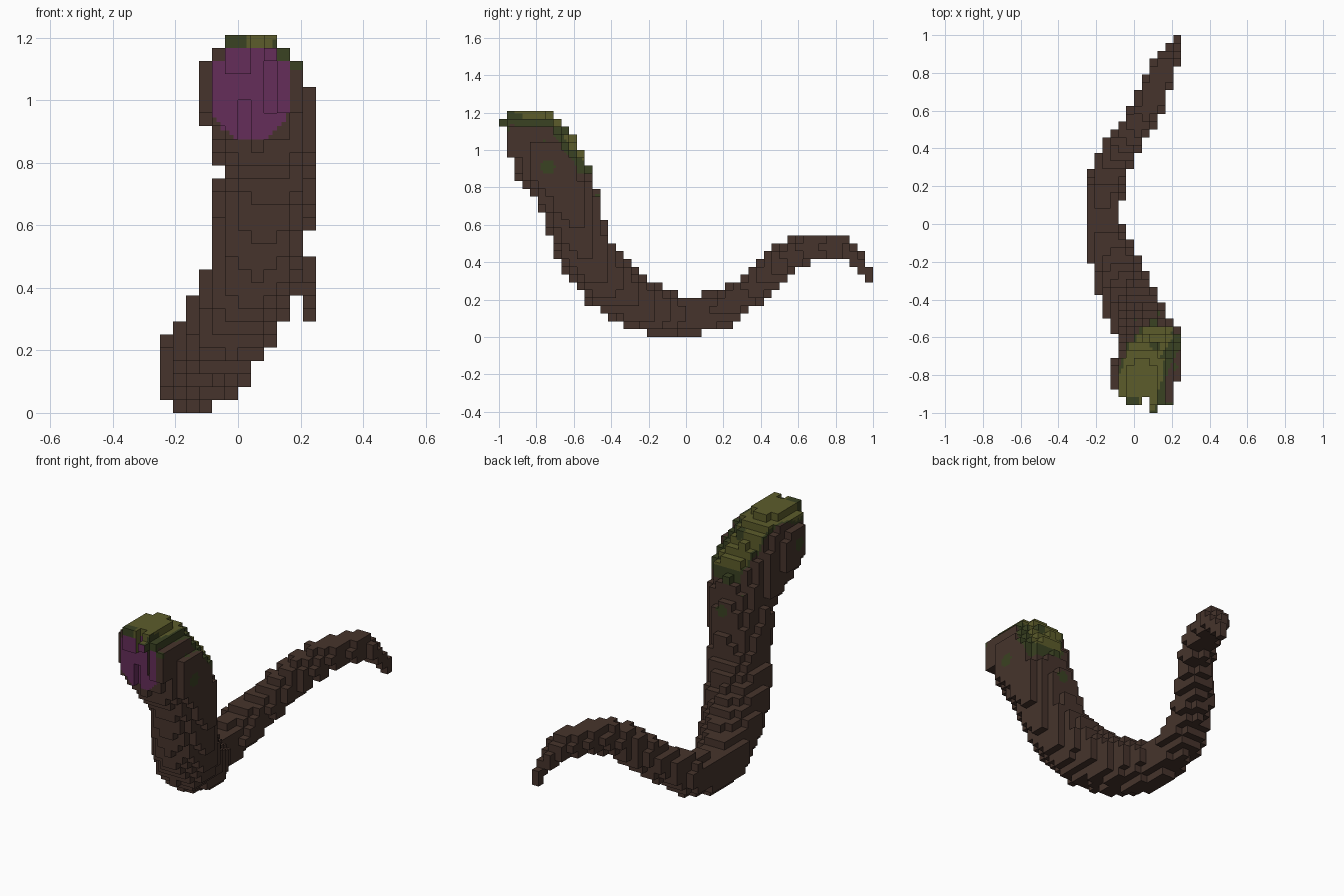
import bpy, bmesh, random
from mathutils import Vector

cube = bpy.data.objects.get("Cube")
if cube:
    bpy.data.objects.remove(cube, do_unlink=True)

random.seed(4)
V = 1 / 24                       # block size
NX, NY, NZ = 12, 48, 29          # block grid

# Spine of the worm from tail tip to mouth: x, y, z, radius
SPINE = [
    (.235, .995, .32, .03), (.22, .94, .385, .036), (.165, .84, .48, .065),
    (.135, .76, .485, .07), (.085, .65, .475, .075), (.03, .54, .43, .08),
    (-.05, .43, .33, .085), (-.12, .32, .235, .092), (-.16, .20, .155, .10),
    (-.165, .0, .105, .10), (-.145, -.1, .125, .12), (-.10, -.2, .155, .132),
    (-.07, -.31, .21, .14), (-.02, -.42, .295, .15), (.03, -.50, .395, .152),
    (.06, -.56, .51, .147), (.08, -.59, .62, .153), (.10, -.64, .77, .16),
    (.093, -.71, .89, .182), (.05, -.785, 1.025, .178), (.04, -.94, 1.04, .162),
]
SEGMENTS = [(Vector(a[:3]), Vector(b[:3]), a[3], b[3]) for a, b in zip(SPINE, SPINE[1:])]


def centre(c):
    return Vector(((c[0] + .5) * V - .25, (c[1] + .5) * V - 1, (c[2] + .5) * V))


def nearest(p):
    """Signed distance to the tapered tube and the closest spine point."""
    best = None
    for a, b, ra, rb in SEGMENTS:
        d = b - a
        t = max(0, min(1, (p - a).dot(d) / d.length_squared))
        q = a + d * t
        dist = (p - q).length - (ra + (rb - ra) * t)
        if best is None or dist < best[0]:
            best = (dist, q)
    return best


def front_limit(p):
    """Blunt mouth end: raised lip and right rim, hollow middle."""
    if p.z < .83 or p.x < -.084:
        return -.875
    if .084 < p.x < .125 and .95 < p.z < 1.125 or 0 < p.x < .042 and p.z < 1:
        return -.875
    rim = p.x > .125 and p.z > .958
    lip = -.042 < p.x < .042 and p.z > 1.084 or .084 < p.x < .125 and p.z > 1.125
    return -.958 if rim or lip else -.917


# Fill the blocks inside the tube
cells = {}
for i in range(NX):
    for j in range(NY):
        for k in range(NZ):
            p = centre((i, j, k))
            dist, q = nearest(p)
            if dist < 0 and p.y > front_limit(p):
                cells[(i, j, k)] = q
# Small nub on the upper lip
cells[(8, 0, 27)] = Vector((.04, -.94, 1.04))


def material(name, rgb):
    m = bpy.data.materials.new(name)
    m.use_nodes = True
    m.diffuse_color = (*rgb, 1)
    b = m.node_tree.nodes["Principled BSDF"]
    b.inputs["Base Color"].default_value = (*rgb, 1)
    b.inputs["Roughness"].default_value = .9
    return m


BROWN, OLIVE, GREEN, PURPLE = range(4)
MATERIALS = [
    material("bark_brown", (.061, .034, .025)),
    material("olive_moss", (.107, .107, .024)),
    material("dark_moss", (.042, .054, .016)),
    material("mouth_purple", (.130, .027, .102)),
]
# Small dark moss patches: centre and radius
SPOTS = [(Vector((.24, -.74, .91)), .04), (Vector((.21, -.76, 1.02)), .03),
         (Vector((.10, -.47, .74)), .035), (Vector((-.125, -.82, 1.04)), .035),
         (Vector((.0, -.5, .87)), .04), (Vector((.11, -.645, 1.1)), .035)]


def is_mouth(p, n):
    """Oval on the blunt end, with the inner walls of its hollow."""
    dx = p.x - .04
    oval = (dx / .14) ** 2 + ((p.z - 1.04) / .17) ** 2 < 1 and abs(dx) < .125
    corner = p.z > 1.125 and not -.042 < p.x < .125
    facing = n.y < -.5 or p.y > -.958 and n.x * dx < -.01
    return p.y < -.86 and p.z < 1.167 and oval and facing and not corner


def face_colour(cell, p, n):
    if is_mouth(p, n):
        return PURPLE
    if any((p - s).length < r for s, r in SPOTS):
        return GREEN
    # Moss cap over the top and back of the head, dark along its edges
    if p.y < -.48 and p.z > .88:
        v = (p - cells[cell]).normalized()
        up = v.dot(Vector((0, .6, .8))) + random.uniform(-.04, .04)
        low = -.5 if n.y < -.5 else -.75 + 1.6 * max(0, p.y + .85)
        high = .45 if p.y < -.88 else .58
        front_ok = p.y > -.92 or .03 < p.x < .12
        if up > .52 and low < v.x < high and p.z > .95 and front_ok:
            return OLIVE
        if up > .42 and low - .06 < v.x < .8 or p.y < -.95 and p.z > 1.1:
            return GREEN
    return BROWN


# Corner offsets of each block side, counter-clockwise from outside
SIDES = {
    (1, 0, 0): [(1, 0, 0), (1, 1, 0), (1, 1, 1), (1, 0, 1)],
    (-1, 0, 0): [(0, 0, 0), (0, 0, 1), (0, 1, 1), (0, 1, 0)],
    (0, 1, 0): [(0, 1, 0), (0, 1, 1), (1, 1, 1), (1, 1, 0)],
    (0, -1, 0): [(0, 0, 0), (1, 0, 0), (1, 0, 1), (0, 0, 1)],
    (0, 0, 1): [(0, 0, 1), (1, 0, 1), (1, 1, 1), (0, 1, 1)],
    (0, 0, -1): [(0, 0, 0), (0, 1, 0), (1, 1, 0), (1, 0, 0)],
}


def build(name, keep, parts=1):
    """Skin the chosen blocks; each exposed side is cut into parts x parts faces."""
    bm, verts = bmesh.new(), {}

    def vert(co):
        key = tuple(round(a * 100) for a in co)
        if key not in verts:
            verts[key] = bm.verts.new((co.x * V - .25, co.y * V - 1, co.z * V))
        return verts[key]

    for c in cells:
        if not keep(centre(c)):
            continue
        for n, corners in SIDES.items():
            if tuple(a + b for a, b in zip(c, n)) in cells:
                continue
            o = [Vector(c) + Vector(k) for k in corners]
            du, dv = (o[1] - o[0]) / parts, (o[3] - o[0]) / parts
            for s in range(parts):
                for t in range(parts):
                    a = o[0] + du * s + dv * t
                    f = bm.faces.new([vert(a), vert(a + du), vert(a + du + dv), vert(a + dv)])
                    f.material_index = face_colour(c, f.calc_center_median(), Vector(n))
    mesh = bpy.data.meshes.new(name)
    bm.to_mesh(mesh)
    bm.free()
    for m in MATERIALS:
        mesh.materials.append(m)
    ob = bpy.data.objects.new(name, mesh)
    bpy.context.collection.objects.link(ob)


def is_head(p):
    return p.y < -.45 and p.z > .7


build("worm_head", is_head, parts=3)
build("worm_neck", lambda p: p.y < 0 and not is_head(p))
build("worm_tail", lambda p: p.y >= 0)
